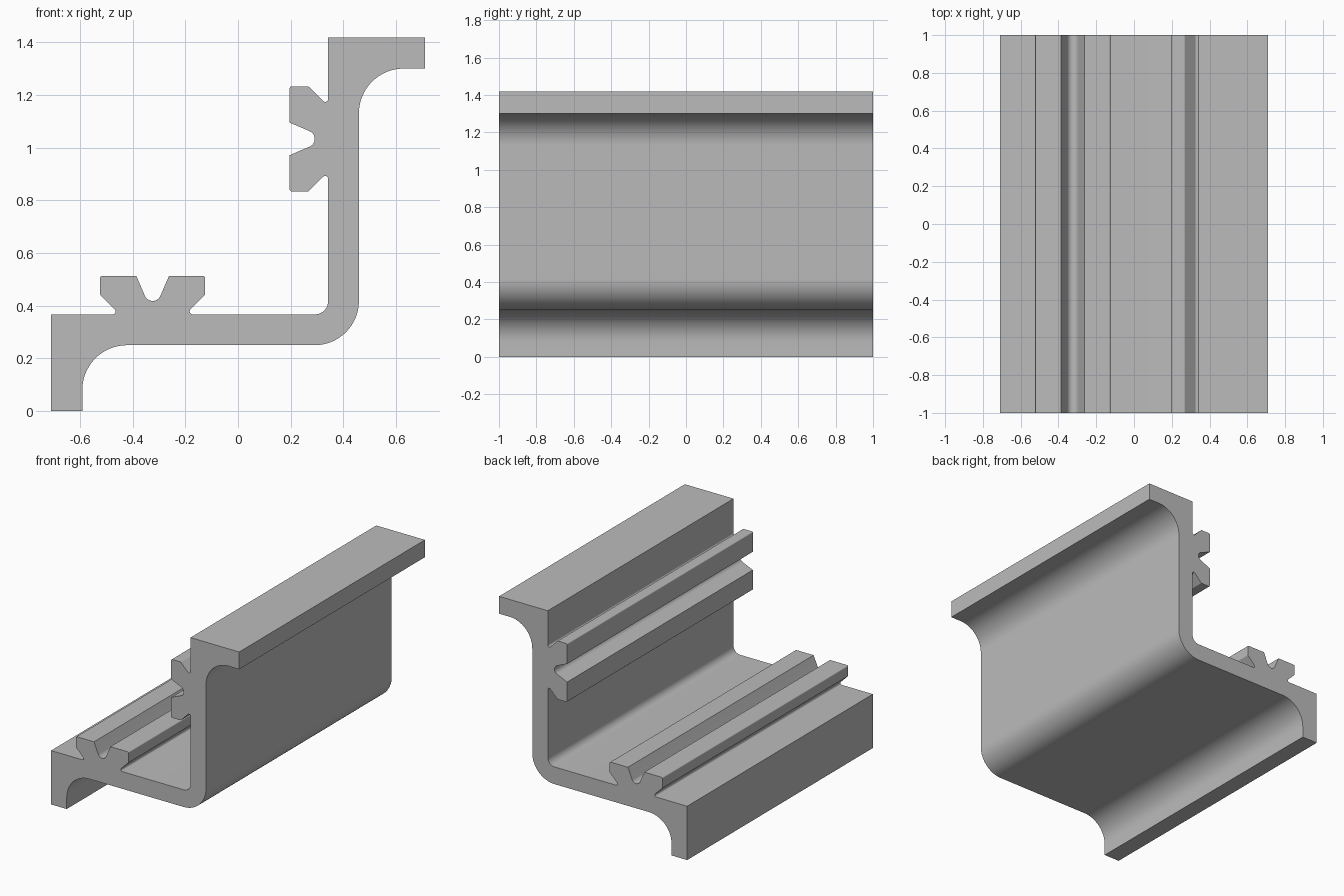
import bpy, bmesh, math
from mathutils import Vector

if "Cube" in bpy.data.objects:
    bpy.data.objects.remove(bpy.data.objects["Cube"], do_unlink=True)

HALF_LENGTH = 1.0
DIAG = 0.709                      # profile mirrors across the line x + z = DIAG
FLOOR, UNDER, TOP = 0.367, 0.25, 0.513
RIB_X, RIB_HALF, NECK = -0.324, 0.199, 0.441


def fillet(prev, corner, nxt, radius):
    """Points that round one corner of the outline."""
    if radius == 0:
        return [corner]
    a, b = (prev - corner).normalized(), (nxt - corner).normalized()
    half = a.angle(b) / 2
    centre = corner + (a + b).normalized() * radius / math.sin(half)
    start = corner + a * radius / math.tan(half) - centre
    end = corner + b * radius / math.tan(half) - centre
    sweep = start.angle_signed(end)
    steps = max(3, math.ceil(abs(sweep) / math.radians(6)))
    points = []
    for i in range(steps + 1):
        t = -sweep * i / steps
        c, s = math.cos(t), math.sin(t)
        points.append(centre + Vector((start.x * c - start.y * s,
                                       start.x * s + start.y * c)))
    return points


# Dovetail rib with a round-bottomed groove: right half, then its mirror
foot = RIB_HALF - (NECK - FLOOR)
rib = [(foot, FLOOR, 0.011), (RIB_HALF, NECK, 0.008),
       (RIB_HALF, TOP, 0.008), (0.062, TOP, 0)]
groove = [(0, FLOOR + 0.002, 0.032)]
rib += groove + [(-x, z, r) for x, z, r in reversed(rib)]

# One leg of the angle: ribbed face, end lip and rounded underside
leg = [(x + RIB_X, z, r) for x, z, r in rib]
leg += [(-DIAG, FLOOR, 0), (-DIAG, 0, 0), (-0.591, 0, 0), (-0.591, UNDER, 0.17)]

# Second leg is the first mirrored across the diagonal
other_leg = [(DIAG - z, DIAG - x, r) for x, z, r in reversed(leg)]
inner_bend = [(DIAG - FLOOR, FLOOR, 0.05)]
outer_bend = [(DIAG - UNDER, UNDER, 0.168)]
corners = inner_bend + leg + outer_bend + other_leg

outline = []
for i, (x, z, r) in enumerate(corners):
    before = Vector(corners[i - 1][:2])
    after = Vector(corners[(i + 1) % len(corners)][:2])
    outline += fillet(before, Vector((x, z)), after, r)

# Extrude the outline along y
bm = bmesh.new()
cap = bm.faces.new([bm.verts.new((p.x, -HALF_LENGTH, p.y)) for p in outline])
result = bmesh.ops.extrude_face_region(bm, geom=[cap], use_keep_orig=True)
moved = [g for g in result["geom"] if isinstance(g, bmesh.types.BMVert)]
bmesh.ops.translate(bm, verts=moved, vec=(0, 2 * HALF_LENGTH, 0))
bmesh.ops.recalc_face_normals(bm, faces=bm.faces)
mesh = bpy.data.meshes.new("ribbed_angle_rail")
bm.to_mesh(mesh)
bm.free()
rail = bpy.data.objects.new("ribbed_angle_rail", mesh)
bpy.context.collection.objects.link(rail)

# Plain grey metal
grey = bpy.data.materials.new("plain_grey")
grey.use_nodes = True
colour = (0.5, 0.5, 0.5, 1)
grey.diffuse_color = colour
grey.node_tree.nodes["Principled BSDF"].inputs["Base Color"].default_value = colour
mesh.materials.append(grey)

bpy.ops.object.select_all(action="DESELECT")
rail.select_set(True)
bpy.context.view_layer.objects.active = rail
bpy.ops.object.shade_smooth_by_angle(angle=math.radians(30))
